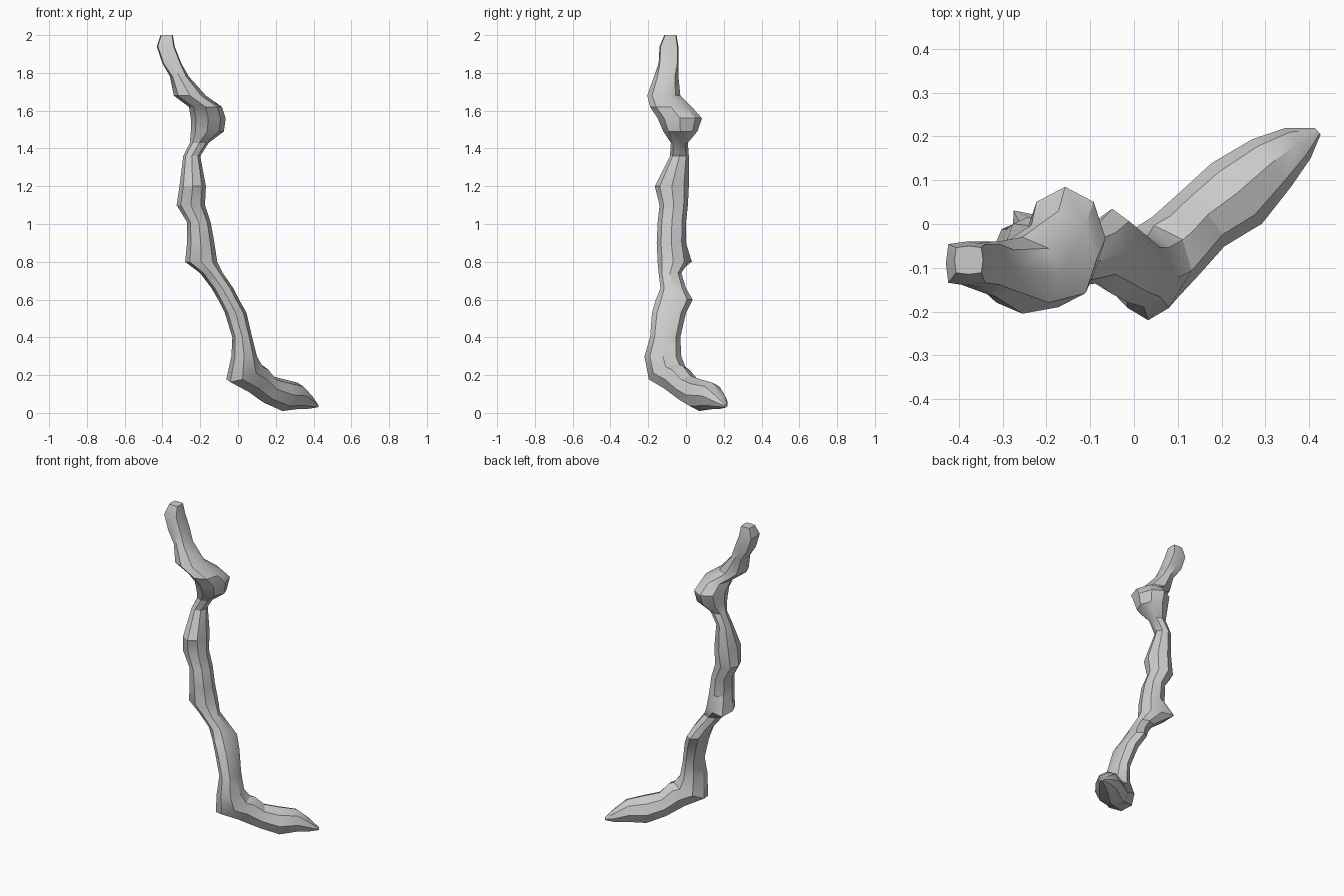
import bpy
import bmesh
from math import radians, sin, cos
from mathutils import Vector

SIDES = 8

cube = bpy.data.objects.get("Cube")
if cube:
    bpy.data.objects.remove(cube, do_unlink=True)

bark = bpy.data.materials.new("pale_grey_bark")
bark.use_nodes = True
grey = (0.6, 0.6, 0.6, 1)
bark.diffuse_color = grey
bark.node_tree.nodes["Principled BSDF"].inputs["Base Color"].default_value = grey

# Level cross-sections: height, left edge, right edge, front edge, back edge
tip_sections = [
    (2, -.41, -.345, -.115, -.05),
    (1.94, -.43, -.335, -.14, -.04),
    (1.85, -.4, -.3, -.145, -.04),
    (1.78, -.36, -.26, -.17, -.04),
    (1.68, -.34, -.17, -.205, -.03),
]
knob_sections = [
    (1.62, -.26, -.085, -.19, .03),
    (1.56, -.25, -.065, -.15, .085),
    (1.49, -.25, -.075, -.12, .06),
    (1.43, -.255, -.155, -.08, .01),
]
shaft_sections = [
    (1.36, -.29, -.2, -.085, .015),
    (1.2, -.31, -.17, -.165, .015),
    (1.1, -.325, -.175, -.14, .01),
    (1.01, -.27, -.145, -.15, 0),
    (.9, -.27, -.125, -.155, 0),
    (.8, -.28, -.11, -.15, .015),
    (.74, -.2, -.08, -.145, -.025),
    (.66, -.14, -.025, -.135, 0),
    (.6, -.105, .005, -.16, .035),
    (.53, -.07, .045, -.18, 0),
    (.4, -.03, .075, -.19, -.03),
    (.3, -.035, .1, -.22, -.025),
]

# Turning cross-sections: centre, half width, half height, tilt from level
foot_sections = [
    ((.035, -.1, .21), .095, .11, 25),
    ((.095, -.05, .18), .085, .085, 55),
    ((.155, .01, .125), .08, .075, 75),
    ((.235, .07, .095), .09, .085, 90),
    ((.315, .14, .09), .07, .07, 90),
    ((.375, .185, .06), .045, .038, 90),
    ((.42, .212, .037), .01, .008, 90),
]

heading = Vector((cos(radians(40)), sin(radians(40)), 0))
across = Vector((-heading.y, heading.x, 0))
up = Vector((0, 0, 1))


def oval(centre, u, v, shift=0):
    """Points of an eight-sided ring spanned by two half axes."""
    angles = [radians(360 * i / SIDES - shift) for i in range(SIDES)]
    return [centre + u * cos(a) + v * sin(a) for a in angles]


def level_ring(z, left, right, front, back):
    centre = Vector(((left + right) / 2, (front + back) / 2, z))
    return oval(centre, Vector(((right - left) / 2, 0, 0)),
                Vector((0, (back - front) / 2, 0)))


def foot_ring(centre, width, height, tilt):
    t = radians(tilt)
    return oval(Vector(centre), (heading * cos(t) + up * sin(t)) * height,
                across * width, 45)


rings = [level_ring(*s) for s in tip_sections + knob_sections + shaft_sections]
rings += [foot_ring(*s) for s in foot_sections]

# Side knot on the back of the shaft
knot = len(tip_sections + knob_sections) + 5
rings[knot][3] += Vector((-.02, .04, 0))

# Squared-off tip
for ring in rings[:3]:
    middle = sum(ring, Vector()) / SIDES
    for i in range(1, SIDES, 2):
        ring[i] = middle + (ring[i] - middle) * 1.25

# Loft the branch as one closed skin
bm = bmesh.new()
loops = [[bm.verts.new(p) for p in ring] for ring in rings]
for a, b in zip(loops, loops[1:]):
    for i in range(SIDES):
        j = (i + 1) % SIDES
        bm.faces.new((a[i], b[i], b[j], a[j]))
bm.faces.new(loops[0])
bm.faces.new(reversed(loops[-1]))
bmesh.ops.recalc_face_normals(bm, faces=bm.faces)

mesh = bpy.data.meshes.new("gnarled_branch")
bm.to_mesh(mesh)
bm.free()
mesh.materials.append(bark)
branch = bpy.data.objects.new("gnarled_branch", mesh)
bpy.context.collection.objects.link(branch)

bpy.ops.object.select_all(action="DESELECT")
branch.select_set(True)
bpy.context.view_layer.objects.active = branch
bpy.ops.object.shade_smooth_by_angle(angle=radians(30))
